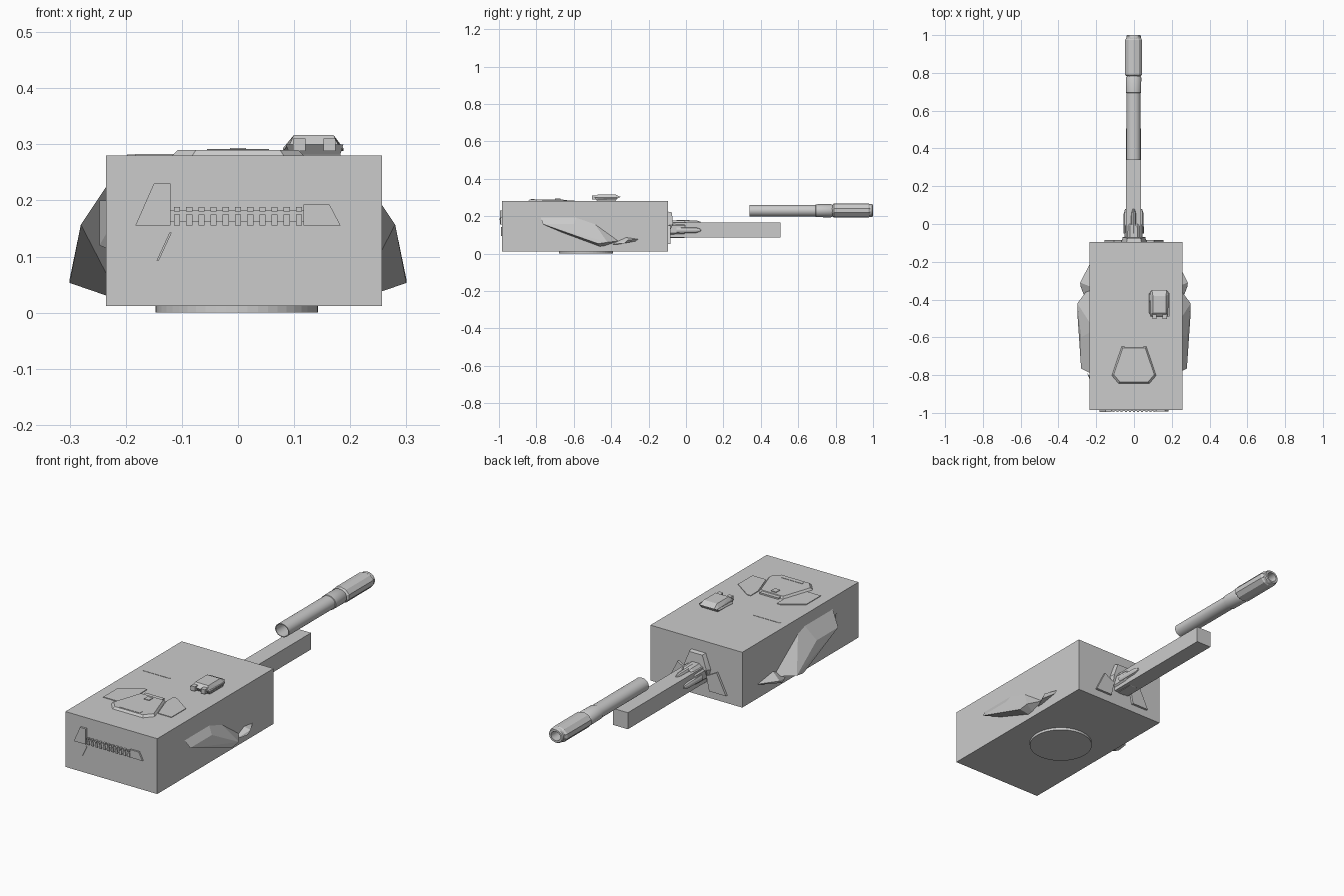
import bpy, bmesh, math
from mathutils import Vector

if "Cube" in bpy.data.objects:
    bpy.data.objects.remove(bpy.data.objects["Cube"])

grey = bpy.data.materials.new("light grey")
grey.diffuse_color = (0.6, 0.6, 0.6, 1)
grey.use_nodes = True
grey.node_tree.nodes["Principled BSDF"].inputs["Base Color"].default_value = grey.diffuse_color


def finish(name, bm, smooth=False):
    bmesh.ops.recalc_face_normals(bm, faces=bm.faces[:])
    me = bpy.data.meshes.new(name)
    bm.to_mesh(me)
    bm.free()
    me.materials.append(grey)
    ob = bpy.data.objects.new(name, me)
    bpy.context.collection.objects.link(ob)
    if smooth:
        bpy.ops.object.select_all(action='DESELECT')
        ob.select_set(True)
        bpy.context.view_layer.objects.active = ob
        bpy.ops.object.shade_smooth_by_angle(angle=math.radians(35))
    return ob


def hull(name, pts):
    bm = bmesh.new()
    for p in pts:
        bm.verts.new(p)
    res = bmesh.ops.convex_hull(bm, input=bm.verts[:])
    junk = [v for v in bm.verts if not v.link_faces]
    bmesh.ops.delete(bm, geom=junk, context='VERTS')
    bmesh.ops.dissolve_limit(bm, angle_limit=0.02, verts=bm.verts[:], edges=bm.edges[:])
    return finish(name, bm)


def box(name, x0, x1, y0, y1, z0, z1):
    return hull(name, [(x, y, z) for x in (x0, x1) for y in (y0, y1) for z in (z0, z1)])


def prism(name, pts, axis, lo, hi):
    """Extrude a 2D outline: axis 'y' takes (x, z), axis 'z' takes (x, y)."""
    bm = bmesh.new()
    put = (lambda p, d: (p[0], d, p[1])) if axis == 'y' else (lambda p, d: (p[0], p[1], d))
    a = [bm.verts.new(put(p, lo)) for p in pts]
    b = [bm.verts.new(put(p, hi)) for p in pts]
    bm.faces.new(a)
    bm.faces.new(b)
    n = len(pts)
    for i in range(n):
        bm.faces.new((a[i], a[(i + 1) % n], b[(i + 1) % n], b[i]))
    return finish(name, bm)


def lathe(name, profile, n, cx, cz, zs=1.0, smooth=False):
    """Revolve (y, radius) pairs round the y axis, squashed in z by zs."""
    bm = bmesh.new()
    rings = []
    for y, r in profile:
        rings.append([bm.verts.new((cx + r * math.cos(2 * math.pi * (i + .5) / n), y,
                                    cz + zs * r * math.sin(2 * math.pi * (i + .5) / n)))
                      for i in range(n)])
    for a, b in zip(rings, rings[1:]):
        for i in range(n):
            bm.faces.new((a[i], a[(i + 1) % n], b[(i + 1) % n], b[i]))
    return finish(name, bm, smooth)


def mx(pts, s):
    return [(p[0] * s,) + tuple(p[1:]) for p in pts]


# main hull box, gun beam and turret ring
box("turret_body", -.235, .257, -.985, -.095, .012, .28)
box("gun_beam", -.042, .038, -.1, .505, .085, .165)
prism("turret_ring", [(-.002 + .145 * math.cos(i * math.pi / 24), -.535 + .145 * math.sin(i * math.pi / 24))
                      for i in range(48)], 'z', 0, .02)

# floating barrel: open rear tube, collar, faceted muzzle and bore
lathe("barrel_tube", [(.34, .033), (.34, .037), (.70, .037), (.70, .034), (.34, .033)],
      24, -.002, .229, .87, True)
lathe("barrel_collar", [(.69, .03), (.695, .04), (.775, .041), (.785, .035)], 24, -.002, .229, .87, True)
lathe("muzzle", [(.775, .03), (.79, .047), (.975, .047), (.985, .04)], 10, -.002, .23, .8)
lathe("muzzle_ring", [(.975, .03), (.98, .039), (.995, .039), (1.0, .035), (1.0, .025), (.85, .025), (.85, .001)],
      24, -.002, .23, .87, True)

# gun mantlet: arch, sleeve and ribs
hull("mantlet_arch", [(s * x, y, z) for s in (-1, 1) for x, y, z in
                      ((.04, -.1, .225), (.035, -.075, .22), (.068, -.1, .15), (.06, -.07, .155), (.05, -.1, .09))])
lathe("mantlet_sleeve", [(-.1, .052), (-.01, .05), (.0, .044), (.0, .02)], 8, -.002, .13)
for k, (x, z) in enumerate([(-.042, .125), (.038, .125), (-.002, .163)]):
    lathe("mantlet_rib_%d" % k, [(-.05, .001), (-.05, .015), (.055, .013), (.078, .006), (.08, .001)],
          10, x, z, 1.1, True)

# parts repeated on both sides
for s, tag in ((-1, "left"), (1, "right")):
    hull("side_armour_" + tag, mx([
        (.21, -.80, .262), (.21, -.56, .262), (.28, -.765, .157), (.28, -.6, .157),
        (.30, -.42, .06), (.30, -.47, .053), (.21, -.30, .075), (.21, -.45, .022)], s))
    hull("side_fin_" + tag, mx([
        (.21, -.165, .085), (.285, -.31, .072), (.283, -.33, .055), (.21, -.42, .04),
        (.21, -.34, .11), (.26, -.39, .05)], s))
    hull("rear_side_plate_" + tag, mx([
        (.2, -.92, .2), (.247, -.79, .2), (.247, -.79, .12), (.2, -.85, .1)], s))
    prism("gun_face_plate_" + tag, mx([(.05, .12), (.105, .15), (.155, .05), (.065, .05)], s),
          'y', -.1, -.084)
    # low wing plate beside the roof hatch
    prism("roof_wing_" + tag, mx([(.07, -.595), (.09, -.595), (.183, -.66), (.183, -.77),
                                  (.11, -.77), (.07, -.65)], s), 'z', .275, .283)

# roof hatch with bevelled rim and raised bars
outline = [(-.068, -.645), (.068, -.645), (.122, -.805), (.085, -.848), (-.085, -.848), (-.122, -.805)]
c = Vector((0, -.745))
hull("roof_hatch", [(x, y, .275) for x, y in outline] +
     [(c.x + (x - c.x) * .88, c.y + (y - c.y) * .88, .29) for x, y in outline])
box("hatch_panel", -.055, .055, -.83, -.81, .285, .2915)
box("hatch_handle", -.014, .014, -.70, -.67, .285, .293)
box("hatch_hinge", -.05, .05, -.66, -.635, .275, .287)
box("roof_seam", -.198, -.055, -.443, -.437, .275, .2815)

# sight housing on the roof: base, flared head, top lid and rear lugs
hull("sight_base", [(x, y, .275) for x in (.095, .18) for y in (-.47, -.38)] +
     [(x, y, .30) for x in (.085, .188) for y in (-.49, -.365)])
hull("sight_head", [(.08, -.47, .288), (.08, -.37, .293), (.188, -.37, .293), (.188, -.47, .288),
                    (.095, -.35, .303), (.172, -.35, .303), (.10, -.38, .317), (.17, -.38, .317),
                    (.10, -.47, .317), (.17, -.47, .317), (.092, -.49, .30), (.178, -.49, .30)])
for x in (.098, .152):
    box("sight_lug", x, x + .022, -.502, -.46, .288, .310)

# rear face: vent teeth, end plates and seam
for i in range(11):
    x = -.114 + i * .0217
    box("vent_tooth_top", x, x + .011, -.996, -.98, .18, .188)
    box("vent_tooth_low", x, x + .011, -.994, -.98, .155, .175)
box("vent_bar", -.12, .117, -.989, -.98, .162, .182)
prism("rear_plate_left", [(-.183, .155), (-.15, .23), (-.12, .23), (-.12, .155)], 'y', -.995, -.98)
prism("rear_plate_right", [(.117, .193), (.163, .193), (.183, .155), (.117, .155)], 'y', -.993, -.98)
prism("rear_seam", [(-.145, .093), (-.122, .143), (-.118, .143), (-.141, .093)], 'y', -.988, -.98)
